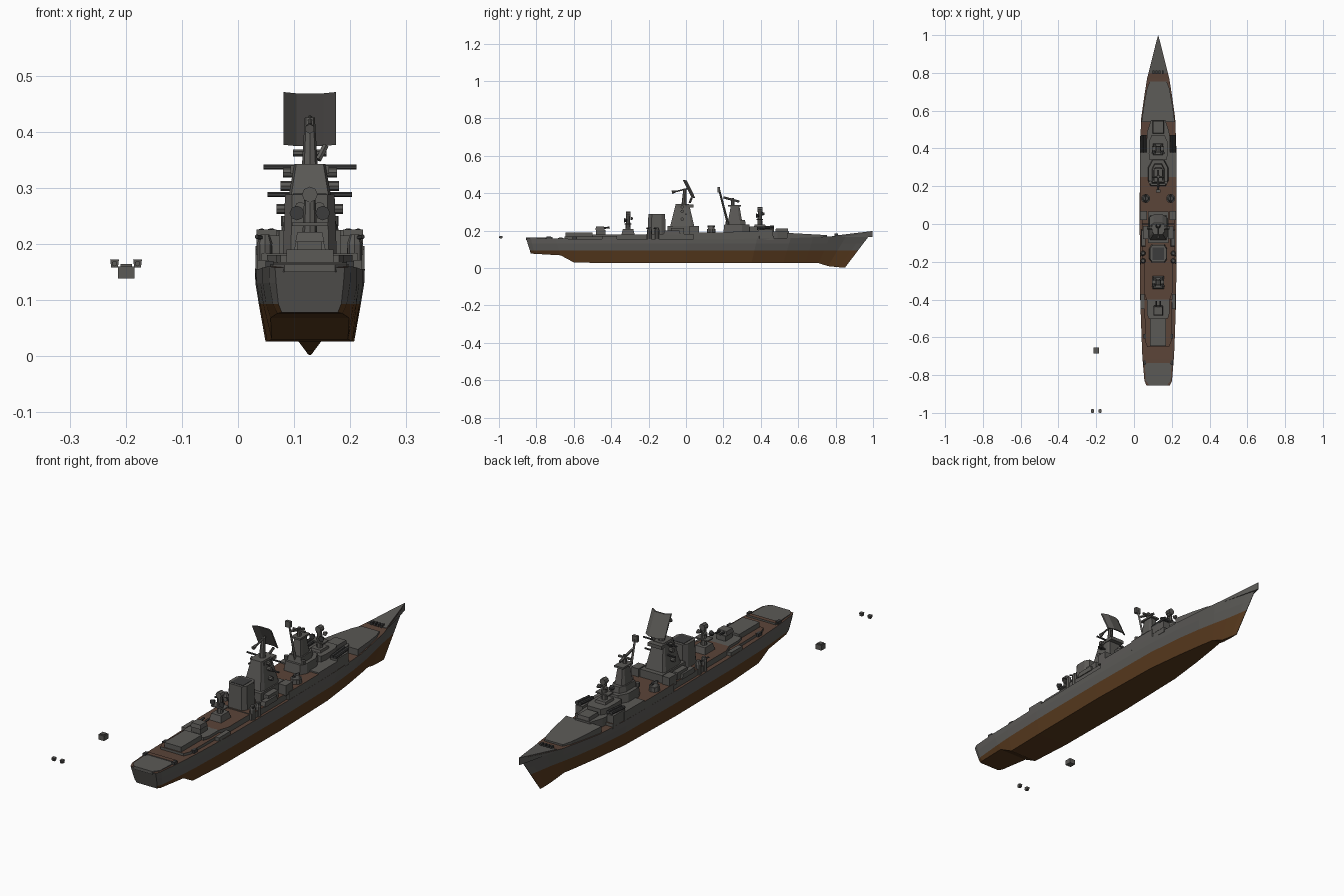
import bpy, bmesh, math
from mathutils import Vector, Matrix

CX = 0.128  # ship centreline

def mat(name, c):
    m = bpy.data.materials.new(name)
    m.diffuse_color = (*c, 1)
    return m

GREY = mat("hull grey", (0.105, 0.101, 0.094))
DECK = mat("deck brown", (0.105, 0.058, 0.040))
RED = mat("underwater brown", (0.098, 0.042, 0.013))
DARK = mat("dark fittings", (0.045, 0.045, 0.045))

def finish(name, bm, mats, rule=None):
    bmesh.ops.recalc_face_normals(bm, faces=bm.faces[:])
    if rule:
        for f in bm.faces:
            f.material_index = rule(f)
    me = bpy.data.meshes.new(name)
    bm.to_mesh(me)
    bm.free()
    for m in mats:
        me.materials.append(m)
    ob = bpy.data.objects.new(name, me)
    bpy.context.collection.objects.link(ob)
    return ob

def top_rule(f):
    return 1 if f.normal.z > 0.8 else 0

def outline(name, pts, z0, z1, side=GREY, top=GREY, taper=1.0, z1f=None, cx=CX):
    """Prism from half outline (half width, y), mirrored; z1f = top height at last point."""
    loop = [(w, y) for w, y in pts] + [(-w, y) for w, y in reversed(pts)]
    ym = sum(y for _, y in pts) / len(pts)
    ya, yb = pts[0][1], pts[-1][1]
    bm = bmesh.new()
    lo = [bm.verts.new((cx + w, y, z0)) for w, y in loop]
    hi = []
    for w, y in loop:
        z = z1 if z1f is None else z1 + (z1f - z1) * (y - ya) / (yb - ya)
        hi.append(bm.verts.new((cx + w * taper, ym + (y - ym) * taper, z)))
    bm.faces.new(lo)
    bm.faces.new(hi)
    n = len(loop)
    for i in range(n):
        j = (i + 1) % n
        bm.faces.new((lo[i], lo[j], hi[j], hi[i]))
    return finish(name, bm, [side, top], top_rule)

def box(name, x, y0, y1, hw, z0, z1, side=GREY, top=None, taper=1.0):
    return outline(name, [(hw, y0), (hw, y1)], z0, z1, side, top or side, taper, cx=CX + x)

def rod(name, a, b, r, r2=None, n=8, m=GREY):
    a, b = Vector(a), Vector(b)
    d = b - a
    bm = bmesh.new()
    bmesh.ops.create_cone(bm, cap_ends=True, segments=n, radius1=r, radius2=r if r2 is None else r2,
        depth=d.length, matrix=Matrix.Translation((a + b) / 2 + Vector((CX, 0, 0)))
        @ d.to_track_quat('Z', 'Y').to_matrix().to_4x4())
    return finish(name, bm, [m])

# Hull: stations of (y keel, y deck, z keel, z deck, half widths bottom / waterline / flare / deck)
ST = [(-.83, -.855, .078, .158, .050, .056, .060, .062), (-.81, -.83, .076, .16, .058, .066, .072, .073),
      (-.67, -.70, .068, .158, .070, .078, .084, .084), (-.60, -.60, .03, .156, .068, .083, .088, .088),
      (-.40, -.40, .026, .155, .076, .089, .095, .095), (0, 0, .026, .155, .079, .091, .097, .098),
      (.35, .38, .026, .157, .070, .086, .095, .097), (.52, .56, .026, .160, .050, .070, .082, .090),
      (.64, .68, .026, .165, .032, .052, .064, .073), (.71, .77, .026, .169, .020, .036, .047, .059),
      (.76, .86, .010, .177, .008, .020, .028, .036), (.82, .95, .004, .188, .004, .008, .011, .014),
      (.85, .997, .002, .196, .001, .001, .001, .001)]
bm = bmesh.new()
rows = []
for yk, yd, zk, zd, *hw in ST:
    row = []
    for z, w in zip((zk, .093, .13, zd), hw):
        y = yk + (yd - yk) * (z - zk) / (zd - zk)
        row.append((w, y, z))
    ring = row[::-1] + [(-w, y, z) for w, y, z in row]
    rows.append([bm.verts.new((CX + w, y, z)) for w, y, z in ring])
for a, b in zip(rows, rows[1:]):
    for i in range(8):
        j = (i + 1) % 8
        bm.faces.new((a[i], a[j], b[j], b[i]))
bm.faces.new(rows[0])
bm.faces.new(rows[-1])

def hull_rule(f):
    if f.normal.z > .8:
        return 1
    return 2 if f.calc_center_median().z < .09 else 0
finish("hull", bm, [GREY, DECK, RED], hull_rule)

# Deck plates at the ends
outline("landing_pad", [(.045, -.856), (.066, -.83), (.070, -.75), (.056, -.73)], .15, .163)
outline("bow_deck", [(.048, .80), (.034, .86), (.013, .95), (.001, .997)], .165, .174, z1f=.198)
outline("fore_launcher_deck", [(.088, .54), (.074, .64), (.060, .715), (.045, .755)], .155, .188, z1f=.176)
for x in (-.024, -.008, .008, .024):
    box("bow_winch", x, .795, .812, .005, .17, .184, DARK)

# Superstructure decks, stern to bow
outline("aft_lower_deck", [(.058, -.65), (.070, -.62), (.072, -.40)], .15, .168, GREY, DECK)
box("aft_hangar", 0, -.645, -.50, .042, .16, .190)
outline("aft_gun_deck", [(.052, -.50), (.060, -.47), (.060, -.40)], .15, .180)
outline("aft_upper_deck", [(.058, -.41), (.076, -.36), (.076, -.20)], .15, .180, GREY, DECK)
box("mid_deck", 0, -.21, .06, .086, .15, .183, GREY, DECK)
box("boat_deck", 0, .04, .25, .097, .15, .190, GREY, DECK)
outline("bridge_deck", [(.097, .25), (.096, .39), (.062, .43), (.058, .49), (.038, .55)], .15, .196)
box("wing_deck", 0, .385, .47, .094, .15, .172, GREY, DECK)
outline("fore_radar_house", [(.045, .34), (.050, .37), (.048, .44), (.034, .47)], .19, .222)
box("fore_gun_house", 0, .475, .55, .032, .18, .212, taper=.85)
outline("bridge", [(.040, .20), (.054, .23), (.054, .30), (.030, .345)], .19, .232, taper=.93)
outline("bridge_top", [(.034, .215), (.034, .29), (.020, .32)], .23, .258, taper=.9)
box("stern_step", 0, -.735, -.715, .072, .15, .166, GREY, DECK)

# Aft twin gun
box("aft_gun_base", 0, -.48, -.43, .022, .18, .203)
box("aft_gun_turret", 0, -.485, -.435, .026, .203, .221, taper=.85)
for x in (-.011, .011):
    rod("aft_gun_barrel", (x, -.45, .213), (x, -.408, .217), .005, n=6, m=DARK)

# Funnel
outline("funnel", [(.034, -.205), (.048, -.185), (.048, -.13), (.034, -.108)], .18, .288, taper=.92)
box("funnel_mouth", 0, -.19, -.125, .030, .285, .2895, DARK)

# Main mast with yards and large tilted antenna
box("mast_house", 0, -.10, .065, .055, .18, .225)
outline("main_mast", [(.044, -.085), (.050, -.065), (.050, .03), (.044, .045)], .22, .342, taper=.55)
box("mast_platform", 0, -.045, .04, .034, .325, .34)
for z, w in ((.337, .083), (.288, .075)):
    rod("yard", (-w, 0, z), (w, 0, z), .0045, n=6, m=DARK)
for s in (-1, 1):
    for x, z in ((.036, .327), (.040, .303), (.047, .262)):
        rod("mast_pod", (s * (x - .014), -.02, z), (s * (x + .012), -.02, z), .009, n=8)
    box("mast_side_house", s * .066, -.08, -.01, .014, .18, .215)
rod("antenna_post", (0, -.01, .34), (0, -.005, .425), .014, .009)
bm = bmesh.new()
prof = [(-.047, -.014), (-.024, 0), (.024, 0), (.047, -.014)]
grid = []
for off in (0, .007):
    grid.append([[bm.verts.new((CX + x, y + dy + off, z + abs(x) * .1)) for x, dy in prof]
                 for y, z in ((.043, .372), (-.003, .466))])
a, b = grid
for i in range(3):
    for g in grid:
        bm.faces.new((g[0][i], g[0][i + 1], g[1][i + 1], g[1][i]))
    for k in (0, 1):
        bm.faces.new((a[k][i], a[k][i + 1], b[k][i + 1], b[k][i]))
for i in (0, 3):
    bm.faces.new((a[0][i], a[1][i], b[1][i], b[0][i]))
finish("large_antenna", bm, [GREY])
rod("antenna_feed_arm", (0, .01, .425), (0, -.07, .405), .004, n=6)
rod("antenna_feed_horn", (0, -.075, .405), (0, -.05, .412), .009, .004, n=6)
rod("antenna_brace", (.015, .02, .35), (.028, .03, .375), .006, n=6)

# Forward mast with slanted antenna
outline("fore_mast", [(.024, .225), (.026, .24), (.026, .285), (.018, .30)], .25, .335, taper=.6)
box("fore_mast_platform", 0, .225, .295, .022, .33, .338)
rod("fore_mast_top", (0, .25, .335), (0, .25, .375), .010, .007)
rod("fore_antenna_bar", (0, .20, .378), (0, .285, .355), .006, n=6)
for s in (-1, 1):
    rod("fore_antenna_arm", (0, .25, .362), (s * .03, .25, .362), .006, n=6)
rod("slanted_mast", (0, .225, .235), (0, .177, .42), .007, .005, n=4)
box("slanted_mast_head", 0, .168, .182, .012, .405, .432)

# Fire control towers fore and aft
for y, z in ((-.31, .18), (.395, .205)):
    box("director_base", 0, y - .035, y + .035, .030, z, z + .028, taper=.8)
    rod("director_column", (0, y, z + .02), (0, y, z + .105), .014, .010)
    rod("director_head", (0, y - .012, z + .108), (0, y + .014, z + .108), .014)
    box("director_platform", 0, y - .018, y + .018, .032, z + .052, z + .058)
    for s in (-1, 1):
        rod("director_dish", (s * .023, y - .022, z + .075), (s * .023, y - .006, z + .075), .013, .006, m=DARK)
        rod("director_ear", (s * .017, y + .012, z + .085), (s * .017, y + .026, z + .085), .010, .005)

# Side mounts, mirrored left and right
for s in (-1, 1):
    for y in (-.155, -.195):
        rod("light_gun_base", (s * .080, y, .155), (s * .080, y, .20), .013)
        rod("light_gun_turret", (s * .080, y, .20), (s * .080, y, .217), .014, .008)
        rod("light_gun_barrel", (s * .082, y, .21), (s * .095, y - .016, .213), .004, n=6, m=DARK)
    rod("round_launcher_base", (s * .066, .135, .19), (s * .066, .135, .210), .024, n=10)
    rod("round_launcher_cap", (s * .066, .135, .210), (s * .066, .135, .225), .018, .012, n=10)
    rod("round_launcher_arm", (s * .066, .115, .222), (s * .066, .155, .222), .006, n=6, m=DARK)
    box("missile_box", s * .078, .385, .465, .017, .172, .207)
    for x in (.070, .086):
        rod("missile_tube", (s * x, .38, .212), (s * x, .47, .220), .008, m=DARK)
    box("side_locker", s * .077, .02, .07, .018, .18, .226)
    box("boat", s * .078, -.12, -.03, .012, .18, .202, taper=.9)
    box("side_screen", s * .083, -.45, -.37, .010, .15, .171)
    for y in (-.595, -.735):
        box("deck_fitting", s * .072, y - .012, y + .012, .007, .155, .170, DARK)
    rod("bridge_lamp", (s * .042, .22, .232), (s * .042, .22, .25), .009)

# Loose parts lying away from the ship
box("loose_box", -.327, -.685, -.655, .0145, .138, .160)
for x in (-.348, -.307):
    box("loose_cap", x, -.995, -.983, .006, .158, .172, taper=1.3)
    rod("loose_cap_pin", (x, -1.0, .165), (x, -.98, .165), .005, n=6)
box("loose_box_lid", -.327, -.68, -.66, .010, .155, .164)
